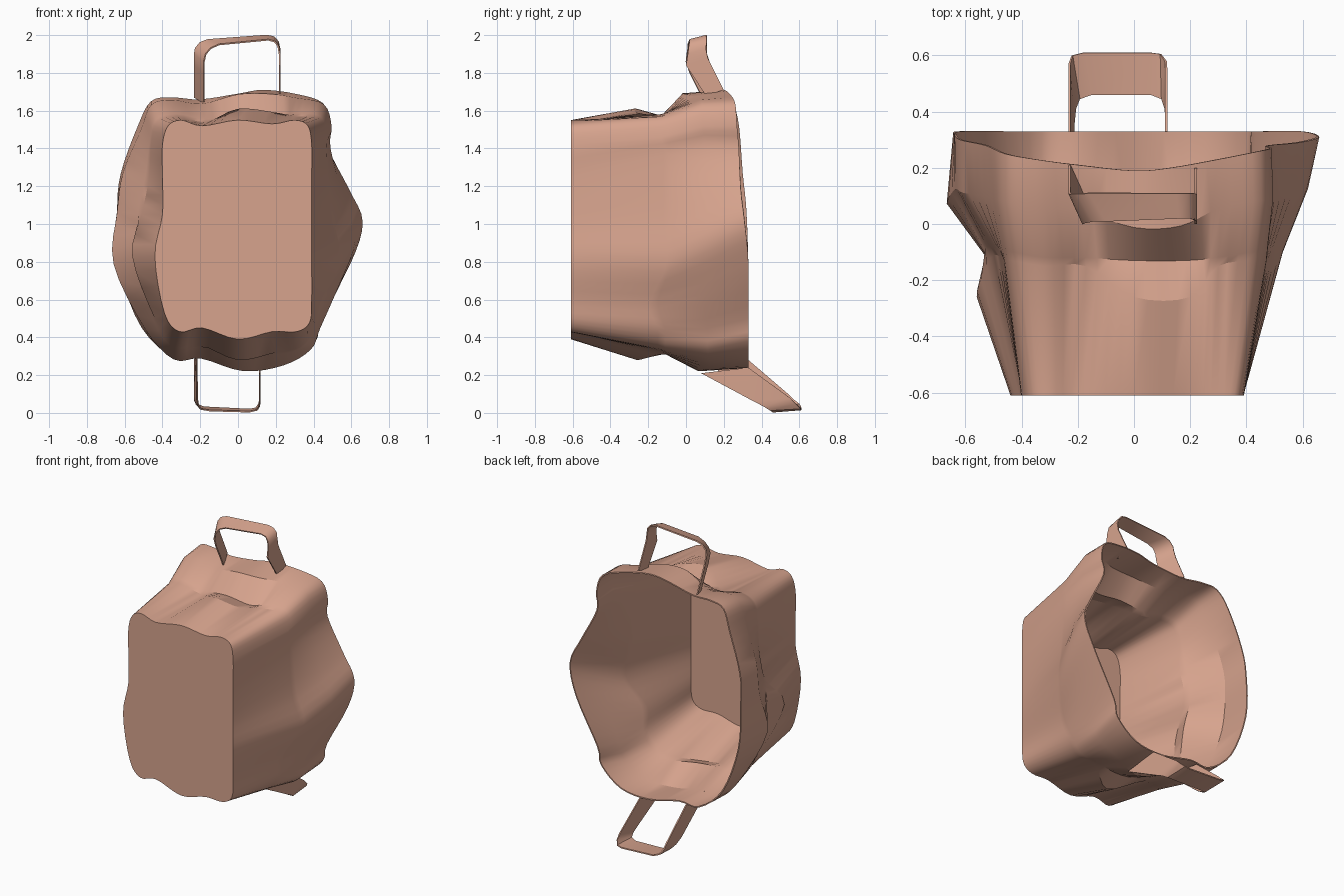
import bpy, bmesh
from mathutils import Vector

mat = bpy.data.materials.new("clay")
mat.diffuse_color = (0.68, 0.37, 0.27, 1)


def curve_points(pts, steps):
    """Closed Catmull-Rom samples through the control points."""
    pts = [Vector(p) for p in pts]
    n, out = len(pts), []
    for i in range(n):
        a, b, c, d = [pts[k % n] for k in (i - 1, i, i + 1, i + 2)]
        for s in range(steps):
            t = s / steps
            out.append(0.5 * (2 * b + (c - a) * t + (2 * a - 5 * b + 4 * c - d) * t * t
                              + (3 * b - a - 3 * c + d) * t ** 3))
    return out


def loft(name, rows, closed, cap, thickness, angle):
    """Skin a set of equal-length point rows and give the sheet a thickness."""
    bm = bmesh.new()
    rows = [[bm.verts.new(p) for p in r] for r in rows]
    n = len(rows[0])
    for r0, r1 in zip(rows, rows[1:]):
        for i in range(n if closed else n - 1):
            j = (i + 1) % n
            bm.faces.new((r0[i], r0[j], r1[j], r1[i]))
    if cap:
        bm.faces.new(rows[0])
    bmesh.ops.recalc_face_normals(bm, faces=bm.faces)
    mesh = bpy.data.meshes.new(name)
    bm.to_mesh(mesh)
    bm.free()
    ob = bpy.data.objects.new(name, mesh)
    bpy.context.collection.objects.link(ob)
    mesh.materials.append(mat)
    mod = ob.modifiers.new("thickness", 'SOLIDIFY')
    mod.thickness = thickness
    mod.offset = -1 if cap else 0
    bpy.ops.object.select_all(action='DESELECT')
    bpy.context.view_layer.objects.active = ob
    ob.select_set(True)
    bpy.ops.object.modifier_apply(modifier=mod.name)
    bpy.ops.object.shade_smooth_by_angle(angle=angle)
    return ob


# Crumpled bag: flat end, waist and open rim, all clockwise from upper left
end = [(-.40, 1.42), (-.37, 1.52), (-.30, 1.55), (-.19, 1.52), (0, 1.55), (.18, 1.53),
       (.30, 1.55), (.37, 1.52), (.39, 1.42), (.39, 1.25), (.39, 1.0), (.39, .8),
       (.39, .6), (.38, .48), (.31, .43), (.18, .43), (0, .39), (-.19, .45),
       (-.31, .43), (-.39, .53), (-.44, .83), (-.40, 1.05), (-.40, 1.25)]
waist = [(-.46, -.13, 1.42), (-.43, -.13, 1.54), (-.32, -.15, 1.57), (-.17, -.15, 1.54),
         (0, -.26, 1.61), (.20, -.26, 1.59), (.30, -.15, 1.57), (.43, -.13, 1.56),
         (.47, -.13, 1.46), (.47, -.12, 1.36), (.49, -.12, 1.03), (.53, -.10, .80),
         (.43, -.19, .58), (.40, -.15, .44), (.33, -.15, .35), (.20, -.13, .32),
         (0, -.26, .28), (-.20, -.15, .36), (-.33, -.15, .35), (-.44, -.15, .50),
         (-.56, -.26, .83), (-.51, -.12, 1.05), (-.47, -.12, 1.25)]
rim = [(-.53, .28, 1.52), (-.46, .25, 1.65), (-.35, .23, 1.67), (-.20, .21, 1.66),
       (0, .19, 1.69), (.13, .20, 1.71), (.30, .23, 1.69), (.45, .26, 1.64),
       (.49, .27, 1.52), (.48, .28, 1.40), (.59, .29, 1.18), (.66, .31, 1.01),
       (.60, .33, .80), (.44, .33, .50), (.41, .33, .38), (.26, .33, .26),
       (.05, .33, .24), (-.18, .33, .29), (-.33, .33, .29), (-.51, .33, .45),
       (-.63, .33, .77), (-.64, .32, 1.07), (-.62, .30, 1.27)]
end = [(x, -.61, z) for x, z in end]
flare, pinch = [], []
for i, (a, b) in enumerate(zip(waist, rim)):
    a, b = Vector(a), Vector(b)
    p = a.lerp(b, 0.55)
    bulge = 1.10 if i >= 20 else 1.03
    p = Vector((p.x * bulge, p.y, 1 + (p.z - 1) * 1.05))
    flare.append(p)
    # the folds sticking out at the waist dip back in behind their peaks
    if a.y < -.2:
        pinch.append((a.x * .92, -.13, 1 + (a.z - 1) * .94))
    else:
        pinch.append(a.lerp(p, 0.15))
loft("bag_body", [curve_points(r, 4) for r in (end, waist, pinch, flare, rim)],
     True, True, 0.008, 0.45)

# Strap handles, each a ribbon between two edge paths
upper_front = [(-.18, .10, 1.64), (-.18, .02, 1.80), (-.18, 0, 1.86), (-.17, .005, 1.90),
               (-.145, .01, 1.93), (-.10, .01, 1.95), (.16, .02, 1.975), (.195, .02, 1.965),
               (.213, .015, 1.94), (.22, .01, 1.90), (.22, 0, 1.84), (.22, .105, 1.68)]
upper_back = [(-.23, .21, 1.67), (-.23, .13, 1.84), (-.23, .11, 1.90), (-.225, .108, 1.93),
              (-.20, .108, 1.96), (-.16, .11, 1.975), (.15, .11, 1.998), (.19, .11, 1.99),
              (.212, .11, 1.965), (.22, .105, 1.93), (.22, .115, 1.88), (.22, .20, 1.71)]
lower_front = [(-.22, .08, .30), (-.215, .36, .07), (-.21, .41, .04), (-.195, .445, .02),
               (-.15, .46, .012), (.06, .46, .006), (.10, .445, .015), (.113, .41, .035),
               (.115, .36, .06), (.115, .08, .21)]
lower_back = [(-.23, .33, .28), (-.23, .54, .10), (-.23, .57, .07), (-.22, .60, .045),
              (-.18, .61, .03), (.06, .61, .018), (.095, .605, .025), (.113, .58, .05),
              (.115, .55, .08), (.115, .33, .24)]
for name, front, back in (("upper_handle", upper_front, upper_back),
                          ("lower_handle", lower_front, lower_back)):
    loft(name, [front, back], False, False, 0.008, 0.7)
